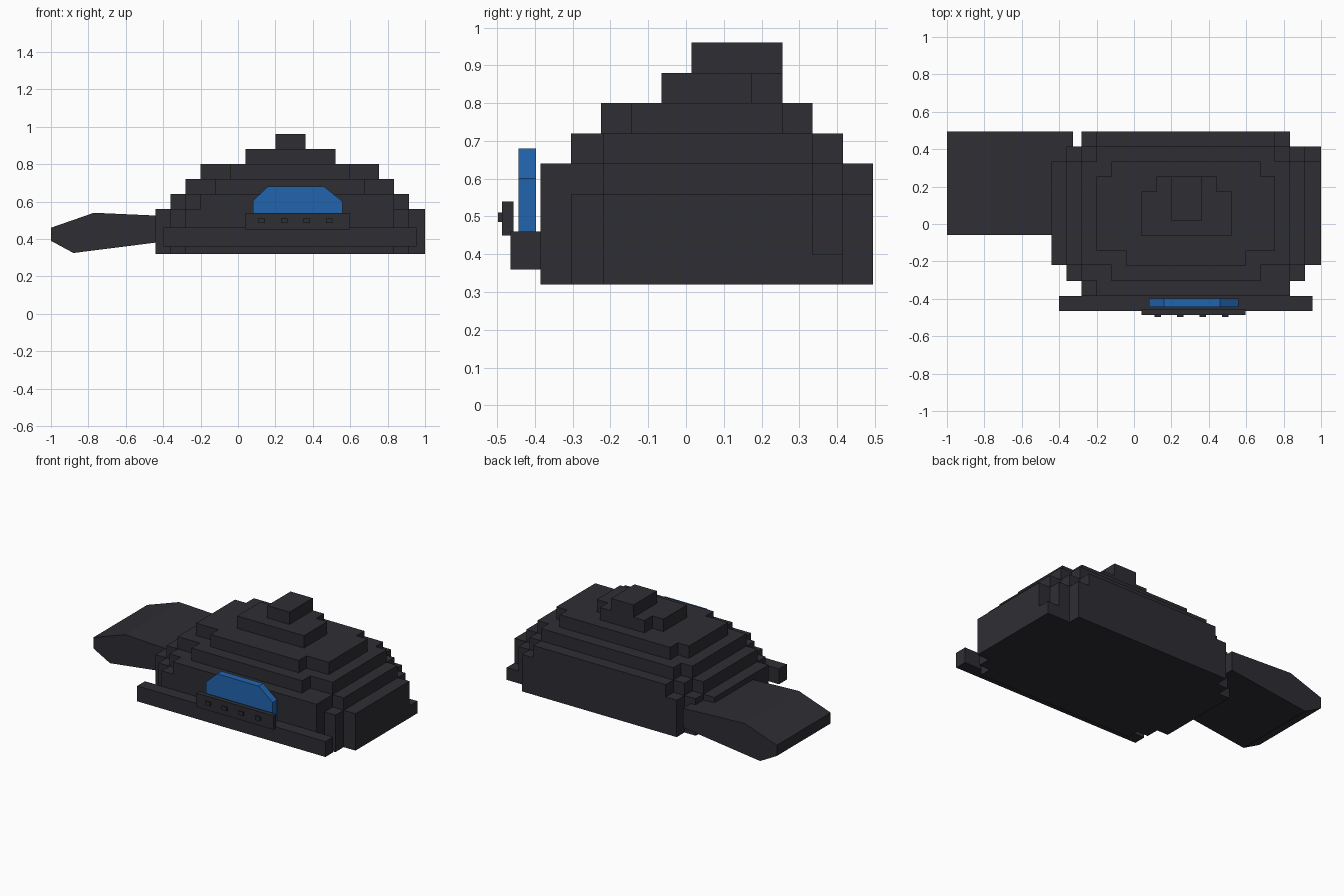
import bpy
import bmesh

if "Cube" in bpy.data.objects:
    bpy.data.objects.remove(bpy.data.objects["Cube"])


def material(name, rgb):
    m = bpy.data.materials.new(name)
    m.diffuse_color = (*rgb, 1)
    m.use_nodes = True
    m.node_tree.nodes["Principled BSDF"].inputs["Base Color"].default_value = m.diffuse_color
    return m


DARK = material("charcoal", (0.027, 0.027, 0.034))
BLUE = material("blue", (0.015, 0.13, 0.43))


def prism(name, pts, lo, hi, axis, mat):
    """Extrude a 2D outline along 'z' (outline is x,y) or 'y' (outline is x,z)."""
    bm = bmesh.new()

    def place(p, h):
        return (p[0], p[1], h) if axis == 'z' else (p[0], h, p[1])

    face = bm.faces.new([bm.verts.new(place(p, lo)) for p in pts])
    ext = bmesh.ops.extrude_face_region(bm, geom=[face])
    verts = [g for g in ext["geom"] if isinstance(g, bmesh.types.BMVert)]
    bmesh.ops.translate(bm, verts=verts, vec=place((0, 0), hi - lo))
    # the starting face remains as the cap at 'lo'
    bmesh.ops.recalc_face_normals(bm, faces=bm.faces)
    me = bpy.data.meshes.new(name)
    bm.to_mesh(me)
    bm.free()
    me.materials.append(mat)
    ob = bpy.data.objects.new(name, me)
    bpy.context.collection.objects.link(ob)
    return ob


def rect(a0, a1, b0, b1):
    return [(a0, b0), (a1, b0), (a1, b1), (a0, b1)]


def tier(name, z0, z1, ys, spans):
    """Stepped slab: ys are the band edges front to back, spans the x range of each band."""
    right, left = [], []
    for (x0, x1), y0, y1 in zip(spans, ys, ys[1:]):
        right += [(x1, y0), (x1, y1)]
        left += [(x0, y0), (x0, y1)]
    prism(name, right + left[::-1], z0, z1, 'z', DARK)


# Stepped body, bottom to top
base_ys = [-.385, -.305, -.22, .335, .415, .495]
tier("base_tier", .32, .40, base_ys,
     [(-.28, .835), (-.36, .915), (-.44, 1), (-.36, 1), (-.28, .835)])
tier("lower_tier", .40, .56, base_ys,
     [(-.28, .835), (-.36, .915), (-.44, 1), (-.36, .915), (-.28, .835)])
tier("shoulder_tier", .56, .64, base_ys,
     [(-.20, .835), (-.28, .835), (-.36, .915), (-.28, .835), (-.20, .755)])
tier("middle_tier", .64, .72, [-.305, -.22, .335, .415],
     [(-.12, .675), (-.28, .835), (-.20, .755)])
tier("upper_tier", .72, .80, [-.225, -.145, .255, .335],
     [(-.04, .595), (-.20, .755), (-.12, .675)])
tier("crown_tier", .80, .88, [-.065, .175, .255], [(.04, .52), (.12, .44)])
tier("top_block", .88, .96, [.015, .255], [(.20, .36)])

# Tapered slab on the left
prism("side_wing", [(-1, .39), (-.88, .325), (-.325, .395), (-.325, .52),
                    (-.77, .54), (-1, .46)], -.06, .495, 'y', DARK)

# Front ledge, panel and buttons
prism("front_ledge", rect(-.40, .955, .36, .46), -.465, -.385, 'y', DARK)
prism("button_panel", rect(.04, .595, .45, .54), -.487, -.457, 'y', DARK)
for i in range(4):
    x = .11 + i * .12
    prism("button", rect(x, x + .035, .485, .51), -.497, -.487, 'y', DARK)

# Blue screen behind the panel
prism("blue_screen", [(.08, .46), (.56, .46), (.56, .60), (.46, .68),
                      (.16, .68), (.08, .605)], -.443, -.397, 'y', BLUE)
